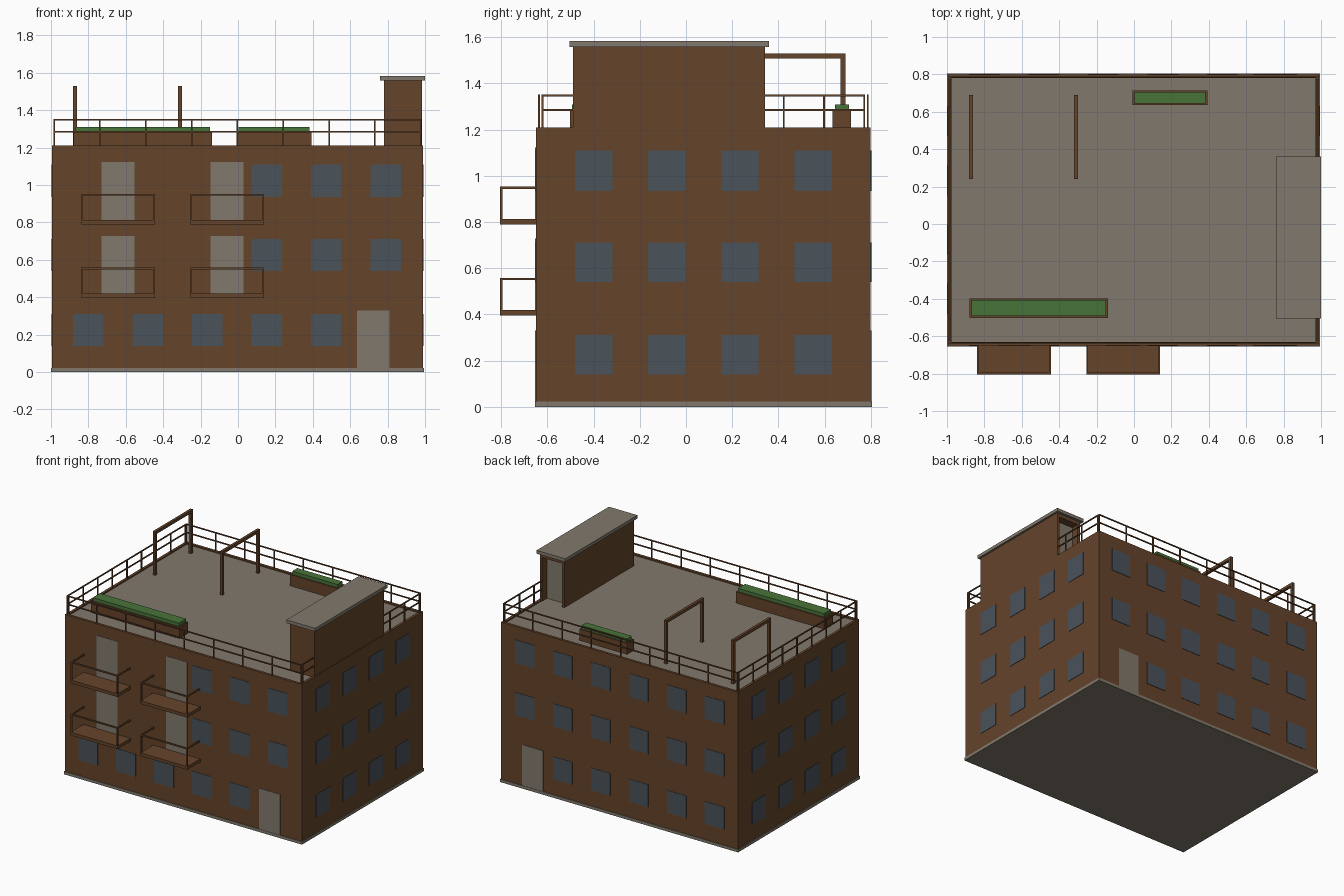
import bpy, bmesh

cube = bpy.data.objects.get("Cube")
if cube:
    bpy.data.objects.remove(cube, do_unlink=True)


def material(name, r, g, b):
    m = bpy.data.materials.new(name)
    m.use_nodes = True
    m.diffuse_color = (r, g, b, 1)
    m.node_tree.nodes["Principled BSDF"].inputs["Base Color"].default_value = (r, g, b, 1)
    return m


BROWN = material("brown brick", 0.13, 0.058, 0.024)
GREY = material("warm grey concrete", 0.22, 0.19, 0.15)
BLUE = material("window blue grey", 0.067, 0.084, 0.102)
GREEN = material("hedge green", 0.065, 0.174, 0.042)


def add_box(bm, x, y, z):
    """Add a box given (low, high) ranges on each axis."""
    verts = bmesh.ops.create_cube(bm, size=1)["verts"]
    for v in verts:
        v.co = [r[0] if c < 0 else r[1] for c, r in zip(v.co, (x, y, z))]


def build(name, boxes, *mats):
    bm = bmesh.new()
    for b in boxes:
        add_box(bm, *b)
    return finish(name, bm, *mats)


def finish(name, bm, *mats):
    mesh = bpy.data.meshes.new(name)
    bm.to_mesh(mesh)
    bm.free()
    for m in mats:
        mesh.materials.append(m)
    ob = bpy.data.objects.new(name, mesh)
    bpy.context.collection.objects.link(ob)
    return ob


def span(c, half):
    return (c - half, c + half)


X0, X1, Y0, Y1, TOP, ROOF = -0.995, 0.99, -0.65, 0.80, 1.21, 1.2

# Main block with a sunken grey roof inside a low rim
bm = bmesh.new()
add_box(bm, (X0, X1), (Y0, Y1), (0.02, TOP))
bm.normal_update()
roof = max(bm.faces, key=lambda f: f.calc_center_median().z)
bmesh.ops.inset_region(bm, faces=[roof], thickness=0.028)
deck = bmesh.ops.extrude_discrete_faces(bm, faces=[roof])["faces"][0]
for v in deck.verts:
    v.co.z = ROOF
deck.material_index = 1
finish("main_block", bm, BROWN, GREY)
build("plinth", [((-1, 0.995), (-0.655, 0.805), (0, 0.022))], GREY)

# Windows and doors as thin plates on each wall
T = 0.003
cols = [-0.80 + 0.318 * i for i in range(6)]
side_cols = [-0.4 + 0.317 * i for i in range(4)]
rows = [(0.14, 0.31), (0.54, 0.712), (0.935, 1.11)]
HALF = 0.081
FRONT, BACK = (Y0 - T, Y0 + T), (Y1 - T, Y1 + T)

front = [(span(c, HALF), FRONT, rows[0]) for c in cols[:5]]
front += [(span(c, HALF), FRONT, r) for c in cols[3:] for r in rows[1:]]
build("front_windows", front, BLUE)
back = [(span(c, HALF), BACK, r) for c in cols for r in rows]
back.remove((span(cols[5], HALF), BACK, rows[0]))
build("back_windows", back, BLUE)
for name, wall in (("left_windows", X1), ("right_windows", X0)):
    build(name, [(span(wall, T), span(c, HALF), r) for c in side_cols for r in rows], BLUE)

build("front_entrance_door", [((0.635, 0.81), FRONT, (0.02, 0.33))], GREY)
build("back_entrance_door", [((0.635, 0.81), BACK, (0.02, 0.33))], GREY)

# Balconies, each with a floor, two posts, three rails and a door
R = 0.005
for side, bx, door in (("right", -0.642, -0.642), ("left", -0.058, -0.058)):
    for level, bz in (("lower", 0.395), ("upper", 0.79)):
        tag = f"{level}_{side}"
        xl, xr = span(bx, 0.197)
        y = (-0.805, -0.795)
        top = (bz + 0.153, bz + 0.163)
        build(f"balcony_floor_{tag}", [((xl, xr), (-0.805, Y0), (bz, bz + 0.024))], BROWN)
        rail = [((xl, xr), y, top)]
        for px in (xl + R, xr - R):
            rail.append((span(px, R), y, (bz, top[1])))
            rail.append((span(px, R), (-0.805, Y0), top))
        build(f"balcony_rail_{tag}", rail, BROWN)
        build(f"balcony_door_{tag}",
              [(span(door, 0.088), FRONT, (bz + 0.024, bz + 0.333))], GREY)

# Roof railing: eight bays on every side, with a top and a middle rail
W = 0.004
RAIL_Z = (1.285, 1.348)
BAYS = 8
xa, xb, ya, yb = -0.983, 0.977, -0.637, 0.787


def roof_rail(name, along_x, fixed, lo, hi):
    def place(a, z):
        return (a, span(fixed, W), z) if along_x else (span(fixed, W), a, z)
    parts = [place((lo - W, hi + W), span(z, W)) for z in RAIL_Z]
    for i in range(BAYS + 1):
        p = lo + (hi - lo) * i / BAYS
        parts.append(place(span(p, W), (ROOF, RAIL_Z[1])))
    build(name, parts, BROWN)


roof_rail("front_roof_rail", True, ya, xa, xb)
roof_rail("back_roof_rail", True, yb, xa, xb)
roof_rail("right_roof_rail", False, xa, ya + 0.015, yb - 0.015)
roof_rail("left_roof_rail", False, xb, ya + 0.015, yb - 0.015)

# Stair house with a recessed door at the back and an overhanging slab
H = (ROOF, 1.56)
build("stair_house", [
    ((0.78, 0.985), (-0.49, 0.28), H),
    ((0.78, 0.80), (0.28, 0.342), H),
    ((0.965, 0.985), (0.28, 0.342), H),
    ((0.80, 0.965), (0.28, 0.342), (1.53, 1.56)),
], BROWN)
build("stair_house_door", [((0.80, 0.965), (0.278, 0.284), (ROOF, 1.53))], GREY)
build("stair_house_slab", [((0.76, 1.0), (-0.505, 0.36), (1.558, 1.583))], GREY)

# Planters with raised hedges
for name, x, y in (("front", (-0.88, -0.14), (-0.503, -0.397)),
                   ("back", (-0.007, 0.393), (0.635, 0.715))):
    build(f"{name}_planter", [(x, y, (ROOF, 1.285))], BROWN)
    build(f"{name}_hedge", [((x[0] + 0.01, x[1] - 0.01), (y[0] + 0.01, y[1] - 0.01),
                             (1.28, 1.31))], GREEN)

# Two square-section roof frames
for name, fx in (("right_roof_frame", -0.872), ("left_roof_frame", -0.31)):
    x = span(fx, 0.01)
    build(name, [
        (x, (0.24, 0.69), (1.508, 1.53)),
        (x, (0.24, 0.26), (ROOF, 1.51)),
        (x, (0.67, 0.69), (ROOF, 1.51)),
    ], BROWN)
